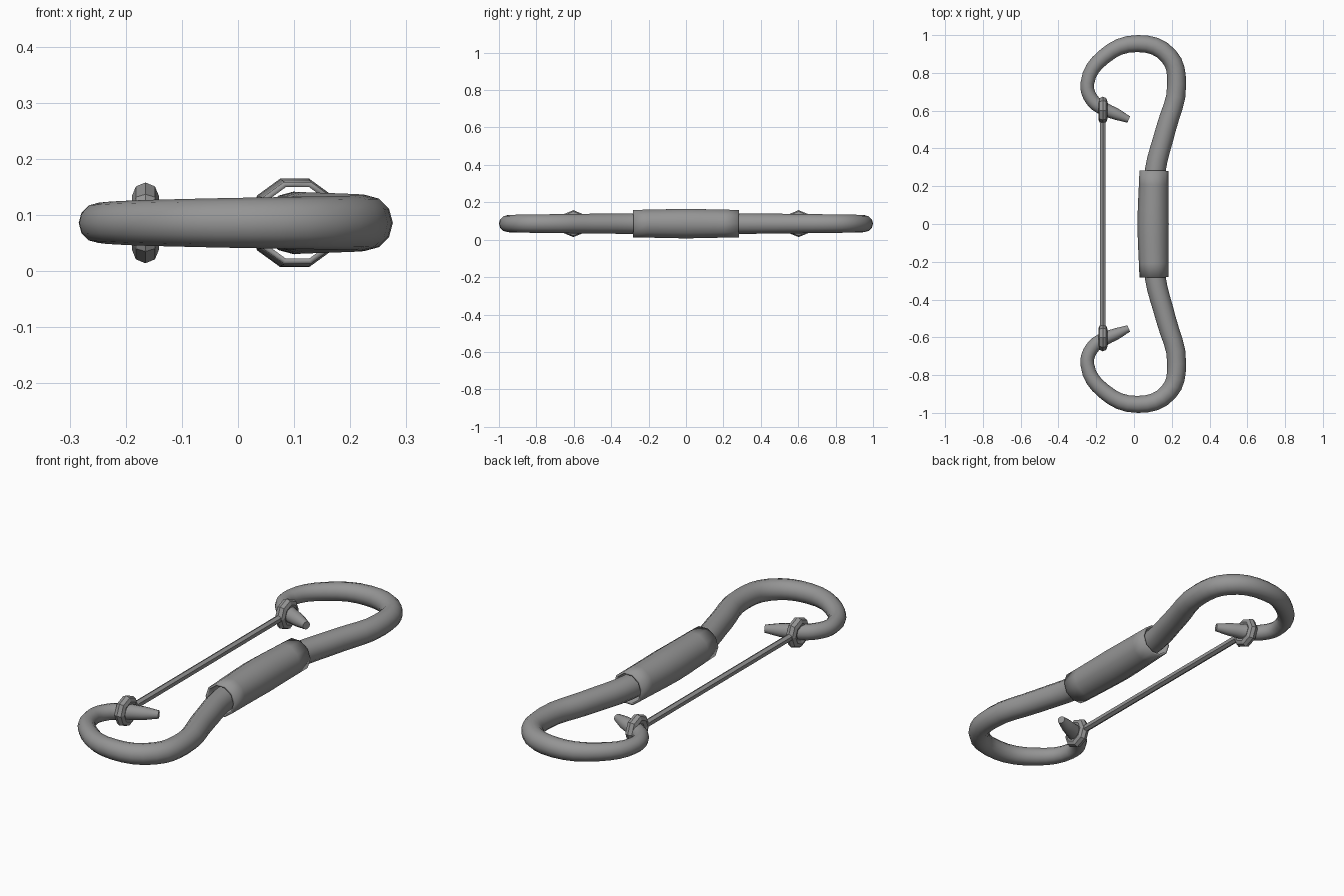
import bpy
import math
from mathutils import Matrix, Vector

cube = bpy.data.objects.get("Cube")
if cube:
    bpy.data.objects.remove(cube, do_unlink=True)

MID_Z = 0.086

grey = bpy.data.materials.new("plain grey")
grey.use_nodes = True
grey.diffuse_color = (0.3, 0.3, 0.3, 1)
grey.node_tree.nodes["Principled BSDF"].inputs["Base Color"].default_value = (0.3, 0.3, 0.3, 1)


def tube(name, points, sides_res, steps, caps=True):
    """Swept round tube through (x, y, radius) points, turned into a mesh."""
    curve = bpy.data.curves.new(name, "CURVE")
    curve.dimensions = "3D"
    curve.bevel_depth = 1
    curve.bevel_resolution = sides_res
    curve.resolution_u = steps
    curve.use_fill_caps = caps
    spline = curve.splines.new("BEZIER")
    spline.bezier_points.add(len(points) - 1)
    for p, (x, y, r) in zip(spline.bezier_points, points):
        p.co = (x, y, MID_Z)
        p.radius = r
        p.handle_left_type = p.handle_right_type = "AUTO"
    obj = bpy.data.objects.new(name, curve)
    bpy.context.collection.objects.link(obj)
    curve.materials.append(grey)
    select(obj)
    bpy.ops.object.convert(target="MESH")
    bpy.ops.object.shade_smooth_by_angle(angle=math.radians(50))
    return bpy.context.object


def select(obj):
    bpy.ops.object.select_all(action="DESELECT")
    obj.select_set(True)
    bpy.context.view_layer.objects.active = obj


def mirrored(half):
    """Extend a half path across y = 0."""
    return [(x, -y, r) for x, y, r in reversed(half) if y > 0] + half


# Bow body: grip core, limbs, curled hooks and tapered tips in one sweep
limb_half = [
    (0.10, 0.0, 0.056), (0.112, 0.28, 0.055), (0.168, 0.50, 0.053),
    (0.226, 0.74, 0.050), (0.183, 0.89, 0.048), (0.02, 0.955, 0.045),
    (-0.16, 0.885, 0.041), (-0.247, 0.745, 0.036), (-0.222, 0.657, 0.036),
    (-0.165, 0.613, 0.037), (-0.09, 0.58, 0.030), (-0.028, 0.553, 0.018),
]
tube("bow_limbs", mirrored(limb_half), 4, 4)

# Grip sleeve: slightly bowed, open at both ends, with a thin wall
sleeve = tube("grip_sleeve", mirrored([(0.101, 0.0, 0.083), (0.106, 0.283, 0.077)]), 3, 4, False)
wall = sleeve.modifiers.new("wall", "SOLIDIFY")
wall.thickness = 0.010
wall.offset = -1 if sleeve.data.polygons[0].normal.dot(
    sleeve.data.polygons[0].center - Vector((0.104, sleeve.data.polygons[0].center.y, MID_Z))) > 0 else 1

# Bowstring
bpy.ops.mesh.primitive_cylinder_add(vertices=6, radius=0.017, depth=1.14,
                                    location=(-0.165, 0, MID_Z), rotation=(math.pi / 2, 0, 0))
string = bpy.context.object
string.name = "bowstring"
string.data.materials.append(grey)

# String loops around each tip
for name, side in (("back_loop", 1), ("front_loop", -1)):
    bpy.ops.mesh.primitive_torus_add(major_segments=8, minor_segments=8,
                                     major_radius=0.048, minor_radius=0.024)
    loop = bpy.context.object
    loop.name = name
    loop.data.transform(Matrix.Rotation(math.pi / 2, 4, "Y"))
    loop.location = (-0.165, side * 0.602, MID_Z)
    loop.data.materials.append(grey)
